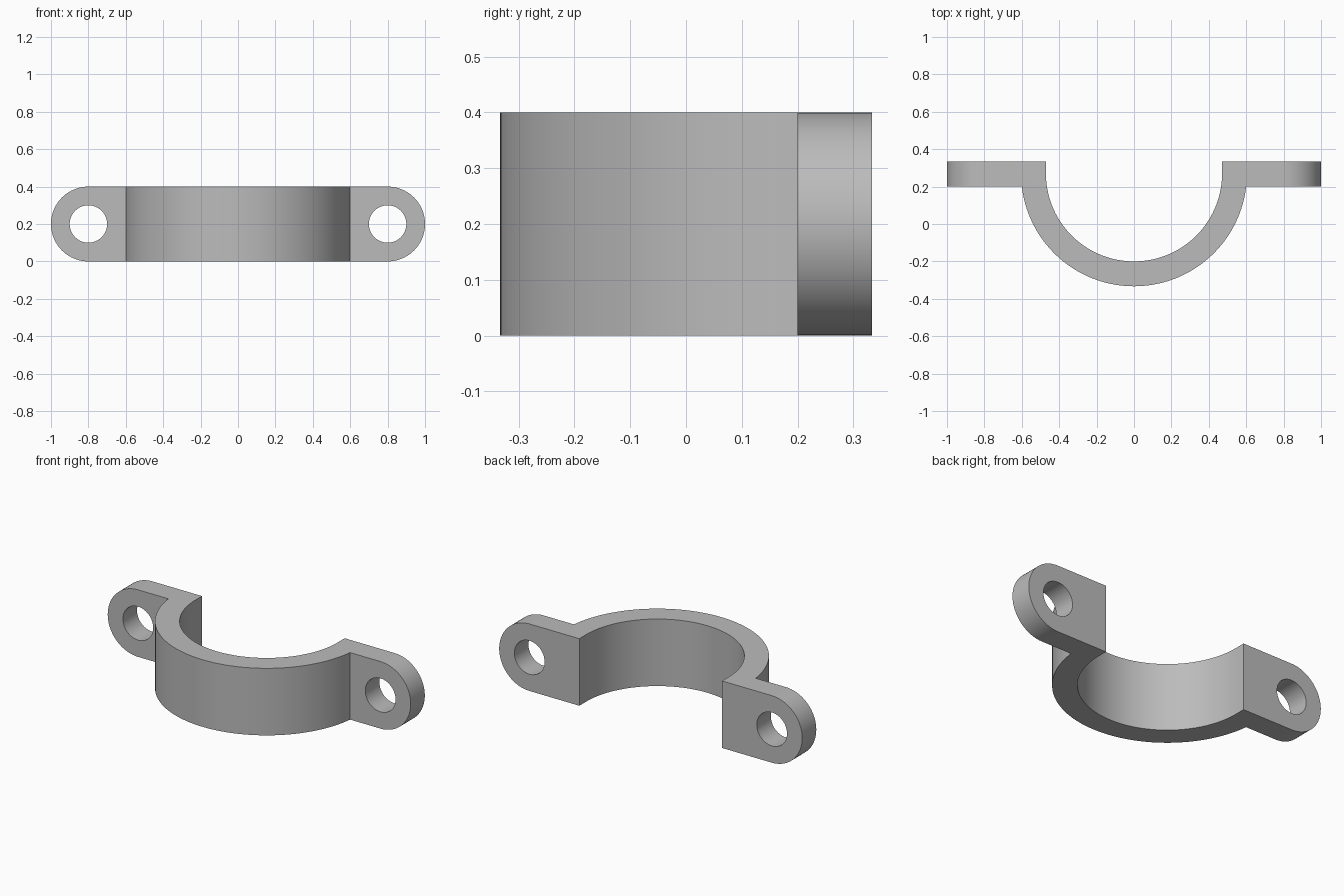
import bpy
import bmesh
from math import cos, sin, pi, asin, radians
from mathutils import Vector

cube = bpy.data.objects.get("Cube")
if cube:
    bpy.data.objects.remove(cube, do_unlink=True)

HEIGHT = 0.4
BACK, TAB_FRONT = 0.333, 0.2        # y range of the mounting tabs
ARC_Y, INNER, OUTER = 0.271, 0.471, 0.604
HOLE_X, HOLE_R, END_R = 0.8, 0.1, 0.2

grey = bpy.data.materials.new("Plain grey")
grey.use_nodes = True
colour = (0.5, 0.5, 0.5, 1)
grey.diffuse_color = colour
grey.node_tree.nodes["Principled BSDF"].inputs["Base Color"].default_value = colour


def arc(cx, cy, r, start, end, steps):
    angles = [start + (end - start) * i / steps for i in range(steps + 1)]
    return [(cx + r * cos(a), cy + r * sin(a)) for a in angles]


def prism(name, outline, to_3d, sweep):
    """Extrude a flat outline along a vector."""
    bm = bmesh.new()
    face = bm.faces.new([bm.verts.new(to_3d(u, v)) for u, v in outline])
    extruded = bmesh.ops.extrude_face_region(bm, geom=[face])["geom"]
    moved = [g for g in extruded if isinstance(g, bmesh.types.BMVert)]
    bmesh.ops.translate(bm, verts=moved, vec=Vector(sweep))
    bmesh.ops.recalc_face_normals(bm, faces=bm.faces)
    mesh = bpy.data.meshes.new(name)
    bm.to_mesh(mesh)
    bm.free()
    mesh.materials.append(grey)
    obj = bpy.data.objects.new(name, mesh)
    bpy.context.collection.objects.link(obj)
    return obj


def cut(target, cutter, operation):
    """Apply a boolean and discard its cutter."""
    cutter.hide_render = True
    bpy.context.view_layer.objects.active = target
    mod = target.modifiers.new("Cut", "BOOLEAN")
    mod.operation, mod.solver, mod.object = operation, "EXACT", cutter
    bpy.ops.object.modifier_apply(modifier=mod.name)
    bpy.data.objects.remove(cutter, do_unlink=True)


# Plan of the half ring with its two tabs, over-tall for trimming
dip = asin((ARC_Y - TAB_FRONT) / OUTER)
plan = [(-1.1, BACK), (-1.1, TAB_FRONT)]
plan += arc(0, ARC_Y, OUTER, pi + dip, 2 * pi - dip, 72)
plan += [(1.1, TAB_FRONT), (1.1, BACK), (INNER, BACK)]
plan += arc(0, ARC_Y, INNER, 2 * pi, pi, 72)
plan += [(-INNER, BACK)]
clamp = prism("pipe_clamp", plan, lambda u, v: (u, v, -0.1), (0, 0, HEIGHT + 0.2))

# Rounded tab ends
mid = HEIGHT / 2
stadium = arc(HOLE_X, mid, END_R, -pi / 2, pi / 2, 40)
stadium += arc(-HOLE_X, mid, END_R, pi / 2, 3 * pi / 2, 40)
ends = prism("end_trimmer", stadium, lambda u, v: (u, -0.6, v), (0, 1.2, 0))
cut(clamp, ends, "INTERSECT")

# Bolt holes
for side in (-1, 1):
    circle = arc(side * HOLE_X, mid, HOLE_R, 0, 2 * pi, 48)[:-1]
    hole = prism("hole_cutter", circle, lambda u, v: (u, 0.1, v), (0, 0.4, 0))
    cut(clamp, hole, "DIFFERENCE")

bpy.ops.object.select_all(action="DESELECT")
clamp.select_set(True)
bpy.context.view_layer.objects.active = clamp
bpy.ops.object.shade_smooth_by_angle(angle=radians(30))
